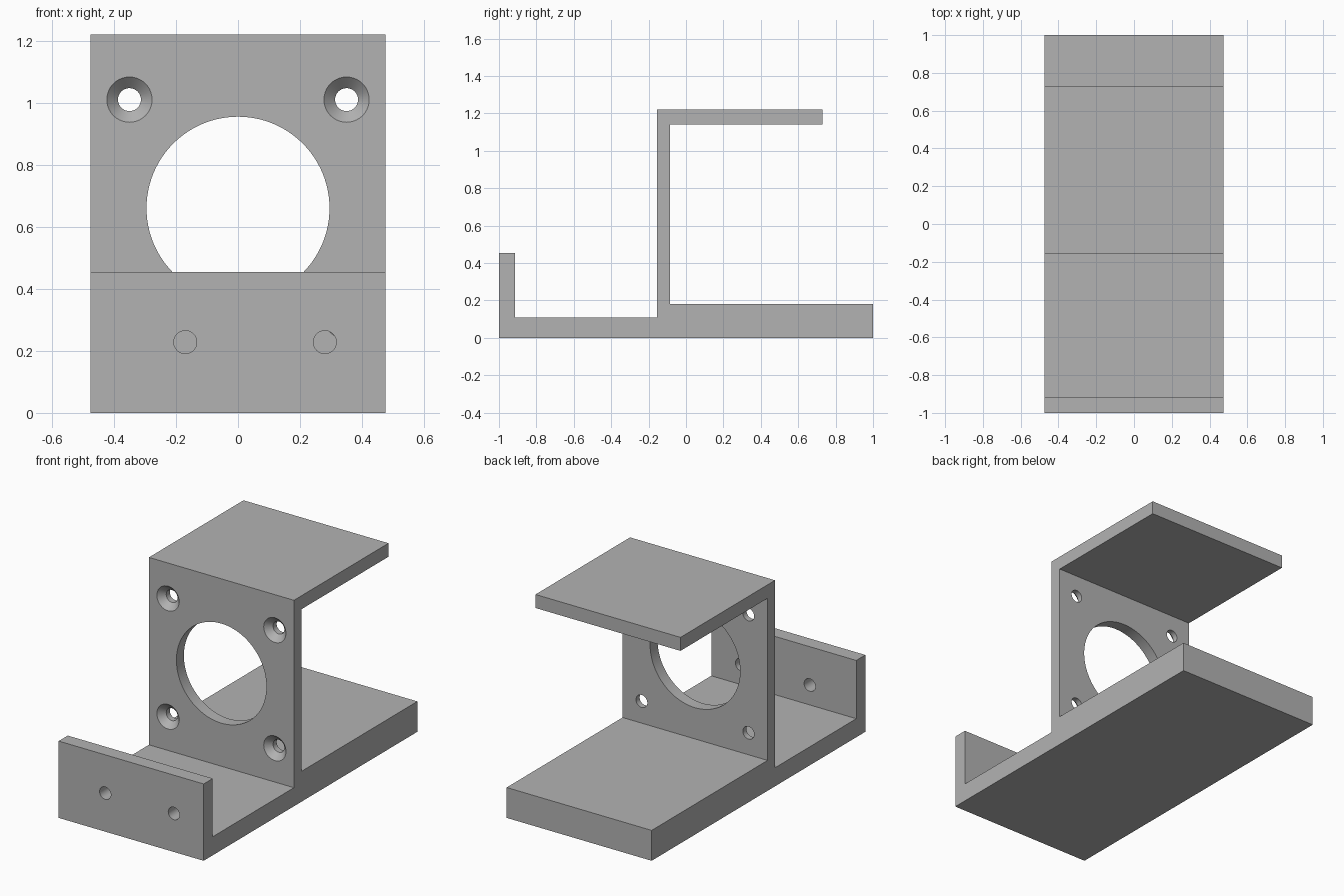
import bpy, bmesh
from math import cos, sin, pi, radians

cube = bpy.data.objects.get("Cube")
if cube:
    bpy.data.objects.remove(cube, do_unlink=True)

HALF_WIDTH = 0.475
WALL_FRONT, WALL_BACK = -0.155, -0.085

grey = bpy.data.materials.new("plain grey")
grey.use_nodes = True
grey.diffuse_color = (0.45, 0.45, 0.45, 1)
grey.node_tree.nodes["Principled BSDF"].inputs["Base Color"].default_value = grey.diffuse_color


def make_object(name, bm):
    bmesh.ops.recalc_face_normals(bm, faces=bm.faces)
    mesh = bpy.data.meshes.new(name)
    bm.to_mesh(mesh)
    bm.free()
    mesh.materials.append(grey)
    obj = bpy.data.objects.new(name, mesh)
    bpy.context.collection.objects.link(obj)
    return obj


def add_bore(bm, x, z, steps, sides):
    """Closed round solid along y; steps are (radius, y) pairs."""
    rings = [[bm.verts.new((x + r * cos(2 * pi * i / sides), y,
                            z + r * sin(2 * pi * i / sides)))
              for i in range(sides)] for r, y in steps]
    for a, b in zip(rings, rings[1:]):
        for i in range(sides):
            j = (i + 1) % sides
            bm.faces.new((a[i], a[j], b[j], b[i]))
    bm.faces.new(rings[0])
    bm.faces.new(rings[-1])


# Bracket: side profile (y, z) extruded across the width
profile = [(-1, 0), (1, 0), (1, 0.18), (WALL_BACK, 0.18), (WALL_BACK, 1.14),
           (0.73, 1.14), (0.73, 1.22), (WALL_FRONT, 1.22), (WALL_FRONT, 0.11),
           (-0.915, 0.11), (-0.915, 0.455), (-1, 0.455)]
bm = bmesh.new()
face = bm.faces.new([bm.verts.new((-HALF_WIDTH, y, z)) for y, z in profile])
side = bmesh.ops.extrude_face_region(bm, geom=[face], use_keep_orig=True)["geom"]
bmesh.ops.translate(bm, vec=(2 * HALF_WIDTH, 0, 0),
                    verts=[v for v in side if isinstance(v, bmesh.types.BMVert)])
bracket = make_object("mounting_bracket", bm)

# Holes: large round opening, four countersunk screw holes, two lip holes
bm = bmesh.new()
add_bore(bm, 0, 0.66, [(0.295, WALL_FRONT - 0.05), (0.295, WALL_BACK + 0.05)], 96)
for x in (-0.35, 0.35):
    for z in (0.31, 1.01):
        add_bore(bm, x, z, [(0.073, WALL_FRONT - 0.02), (0.073, WALL_FRONT),
                            (0.037, WALL_FRONT + 0.036), (0.037, WALL_BACK + 0.05)], 40)
for x in (-0.17, 0.28):
    add_bore(bm, x, 0.228, [(0.037, -1.05), (0.037, -0.87)], 40)
cutter = make_object("hole_cutter", bm)
cutter.hide_render = True

cut = bracket.modifiers.new("holes", "BOOLEAN")
cut.operation = "DIFFERENCE"
cut.solver = "EXACT"
cut.object = cutter
bpy.ops.object.select_all(action="DESELECT")
bracket.select_set(True)
bpy.context.view_layer.objects.active = bracket
bpy.ops.object.modifier_apply(modifier=cut.name)
bpy.data.objects.remove(cutter, do_unlink=True)
bpy.ops.object.shade_smooth_by_angle(angle=radians(30))
